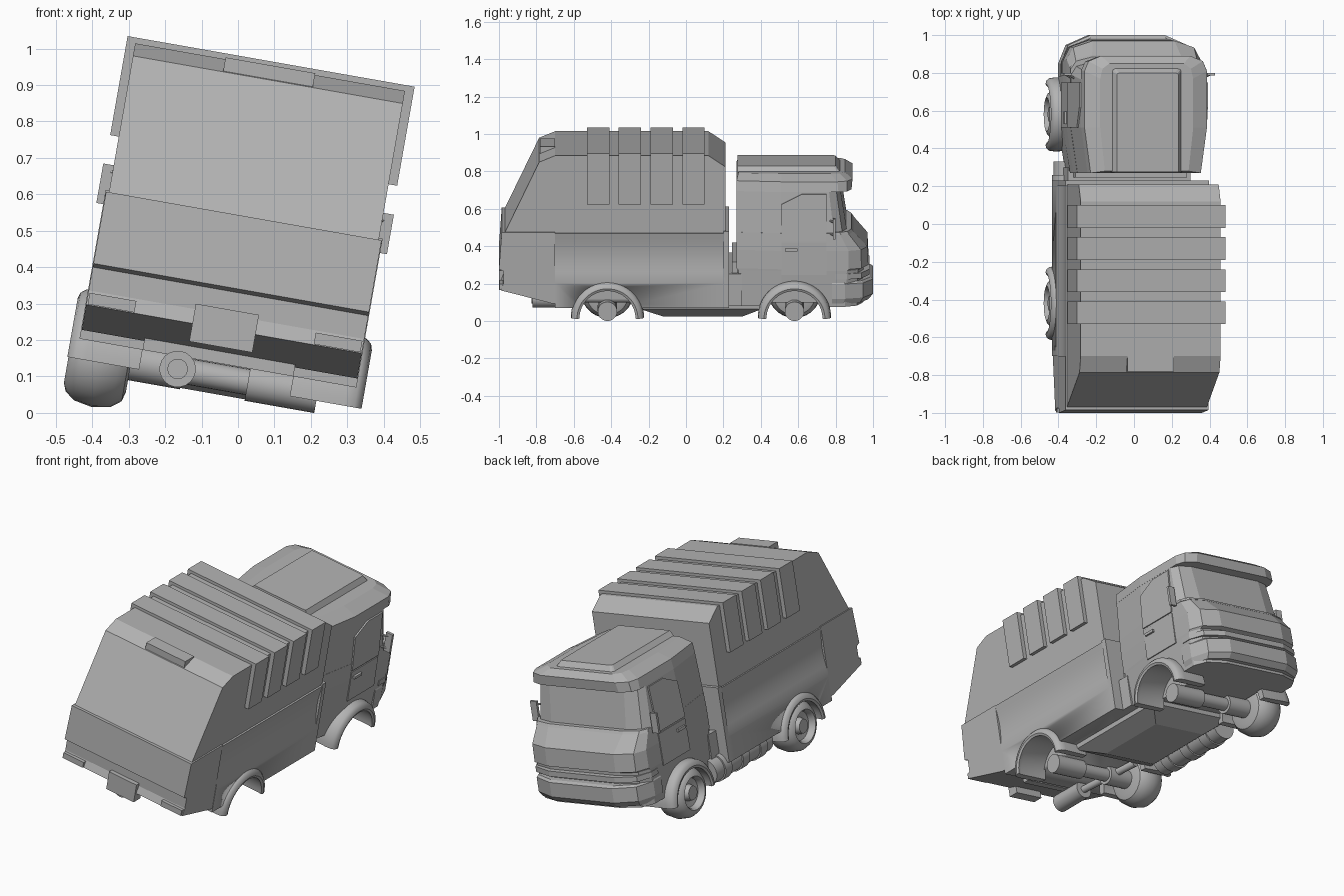
import bpy, bmesh, math
from mathutils import Matrix, Vector

cube = bpy.data.objects.get("Cube")
if cube:
    bpy.data.objects.remove(cube, do_unlink=True)

grey = bpy.data.materials.new("plain_grey")
grey.use_nodes = True
COLOUR = (0.45, 0.45, 0.45, 1)
grey.diffuse_color = COLOUR
grey.node_tree.nodes["Principled BSDF"].inputs["Base Color"].default_value = COLOUR

# The whole truck leans sideways
LEAN = Matrix.Rotation(math.radians(10), 4, 'Y') @ Matrix.Translation((-0.078, 0, 0))
AXLES = (("rear", -0.42), ("front", 0.58))
SIDES = (("left", 1), ("right", -1))
HUB_Z = 0.088
parts = []


def finish(name, bm, smooth=False):
    bmesh.ops.remove_doubles(bm, verts=bm.verts, dist=1e-5)
    bmesh.ops.recalc_face_normals(bm, faces=bm.faces)
    mesh = bpy.data.meshes.new(name)
    bm.to_mesh(mesh)
    bm.free()
    mesh.materials.append(grey)
    ob = bpy.data.objects.new(name, mesh)
    bpy.context.collection.objects.link(ob)
    parts.append(ob)
    if smooth:
        bpy.ops.object.select_all(action='DESELECT')
        ob.select_set(True)
        bpy.context.view_layer.objects.active = ob
        bpy.ops.object.shade_smooth_by_angle(angle=math.radians(35))
    return ob


def loft(name, rings, closed=False, smooth=False):
    """Skin a row of matching rings, capped unless closed."""
    bm = bmesh.new()
    rows = [[bm.verts.new(p) for p in ring] for ring in rings]
    pairs = list(zip(rows, rows[1:])) + ([(rows[-1], rows[0])] if closed else [])
    for a, b in pairs:
        for i in range(len(a)):
            j = (i + 1) % len(a)
            bm.faces.new((a[i], a[j], b[j], b[i]))
    if not closed:
        bm.faces.new(rows[0])
        bm.faces.new(rows[-1])
    return finish(name, bm, smooth)


def prism(name, profile, half):
    """Extrude a y-z profile across the width."""
    return loft(name, [[(x, y, z) for y, z in profile] for x in (-half, half)])


def box(name, x, y, z):
    return loft(name, [[(a, y[0], z[0]), (a, y[1], z[0]), (a, y[1], z[1]), (a, y[0], z[1])] for a in x])


def spin(name, profile, y, z, start=0, end=360, steps=28):
    """Turn an (x, radius) profile about a crosswise axis."""
    full = end - start == 360
    rings = []
    for i in range(steps if full else steps + 1):
        a = math.radians(start + (end - start) * i / steps)
        rings.append([(x, y + r * math.cos(a), z + r * math.sin(a)) for x, r in profile])
    return loft(name, rings, full, True)


def rod(name, start, end, radius, sides=20):
    a, b = Vector(start), Vector(end)
    turn = (b - a).to_track_quat('Z', 'Y')
    circle = [turn @ Vector((radius * math.cos(t), radius * math.sin(t), 0))
              for t in (math.tau * i / sides for i in range(sides))]
    return loft(name, [[p + c for c in circle] for p in (a, b)], smooth=True)


def nose(z, back, half, corner_y, front_half, front_y, waist=1.0):
    """Cab outline at one height: narrowed back, bowed front corners."""
    bow = (front_half + 0.75 * (half - front_half), corner_y + 0.65 * (front_y - corner_y))
    right = [(half * waist, back), (half, max(back + 0.01, 0.51)), (half, corner_y), bow, (front_half, front_y)]
    return [(x, y, z) for x, y in right] + [(-x, y, z) for x, y in reversed(right)]


# Hopper with sloped tailgate
prism("hopper", [(-0.97, 0.53), (-0.785, 0.915), (-0.70, 0.95), (0.12, 0.95),
                 (0.21, 0.89), (0.21, 0.5), (-0.96, 0.5)], 0.376)
for i in range(4):
    y = -0.53 + 0.17 * i
    box(f"hopper_rib_{i + 1}", (-0.4, 0.4), (y, y + 0.12), (0.69, 0.966))
box("tailgate_hinge_box", (-0.125, 0.125), (-0.78, -0.70), (0.90, 0.955))

# Lower body with softly hollow sides
half_section = [(0.386, 0.125), (0.386, 0.26)] + [
    (0.386 - 0.014 * math.sin(math.pi * t / 8), 0.29 + 0.24 * t / 8) for t in range(9)]
section = half_section + [(-x, z) for x, z in reversed(half_section)]
body = loft("lower_body", [[(x, y, z) for x, z in section] for y in (-0.70, 0.205)], smooth=True)
prism("tail_body", [(-0.985, 0.535), (-1.0, 0.335), (-0.975, 0.325), (-0.975, 0.26),
                    (-0.99, 0.22), (-0.72, 0.15), (-0.70, 0.15), (-0.70, 0.535)], 0.384)
box("front_flange", (-0.386, 0.386), (0.2, 0.23), (0.125, 0.54))

# Tail details
box("rear_plate", (-0.088, 0.088), (-1.0, -0.94), (0.17, 0.275))
for name, side in SIDES:
    box(f"tail_lamp_{name}", sorted((side * 0.25, side * 0.38)), (-0.997, -0.95), (0.222, 0.254))
box("rear_crossbar", (-0.21, 0.21), (-0.75, -0.71), (0.125, 0.16))

# Cab shell from stacked outlines
WAIST = 0.9
cab = loft("cab", [
    nose(0.125, 0.28, 0.35, 0.85, 0.20, 0.95, WAIST),
    nose(0.32, 0.28, 0.36, 0.86, 0.22, 0.95, WAIST),
    nose(0.33, 0.27, 0.36, 0.87, 0.22, 0.975, WAIST),
    nose(0.43, 0.27, 0.36, 0.87, 0.22, 0.97, WAIST),
    nose(0.525, 0.27, 0.355, 0.82, 0.24, 0.885, WAIST),
    nose(0.525, 0.27, 0.354, 0.79, 0.24, 0.86, WAIST),
    nose(0.745, 0.27, 0.336, 0.765, 0.24, 0.825, WAIST),
    nose(0.745, 0.27, 0.337, 0.815, 0.25, 0.885, WAIST),
    nose(0.80, 0.27, 0.329, 0.81, 0.24, 0.89, WAIST),
    nose(0.83, 0.28, 0.25, 0.77, 0.20, 0.85, WAIST)])
loft("roof_fairing", [nose(0.81, 0.275, 0.20, 0.82, 0.18, 0.84),
                      nose(0.857, 0.275, 0.165, 0.79, 0.15, 0.80)])
loft("front_bumper", [nose(0.14, 0.78, 0.35, 0.84, 0.20, 0.975),
                      nose(0.17, 0.78, 0.36, 0.85, 0.20, 1.0),
                      nose(0.25, 0.78, 0.36, 0.85, 0.20, 1.0),
                      nose(0.26, 0.78, 0.355, 0.84, 0.20, 0.985)])
loft("bumper_lip", [nose(z, 0.80, 0.363, 0.86, 0.21, 0.98) for z in (0.275, 0.305)])
loft("windscreen_sill", [nose(0.515, 0.80, 0.358, 0.83, 0.24, 0.895),
                         nose(0.53, 0.80, 0.356, 0.82, 0.24, 0.885)])


# Doors follow the cab's leaning side
def side_plate(name, profile, side, lift):
    def wall(z):
        return 0.36 - 0.05 * max(0, z - 0.43) / 0.65
    rings = [[(side * (wall(z) + off), y, z) for y, z in profile] for off in (-0.03, lift)]
    return loft(name, rings)


for name, side in SIDES:
    side_plate(f"door_{name}", [(0.51, 0.30), (0.75, 0.30), (0.75, 0.475), (0.51, 0.475)], side, 0.006)
    side_plate(f"door_window_{name}", [(0.51, 0.485), (0.75, 0.485), (0.75, 0.735),
                                       (0.62, 0.735), (0.51, 0.68)], side, 0.009)
    side_plate(f"door_handle_{name}", [(0.53, 0.43), (0.595, 0.43), (0.595, 0.445), (0.53, 0.445)], side, 0.016)
    box(f"mirror_{name}", sorted((side * 0.365, side * 0.405)), (0.785, 0.80), (0.50, 0.61))
    for z in (0.52, 0.59):
        rod(f"mirror_arm_{name}", (side * 0.32, 0.76, z), (side * 0.38, 0.79, z), 0.006, 8)

# Frame under and between the bodies
loft("chassis_hull", [[(x * s, y, z) for x, y in ((-1, a), (1, a), (1, b), (-1, b))]
                      for z, s, a, b in ((0.04, 0.17, -0.12, 0.30), (0.10, 0.27, -0.25, 0.41),
                                         (0.14, 0.27, -0.25, 0.41))])
box("cab_link", (-0.33, 0.33), (0.2, 0.30), (0.125, 0.30))
box("cab_link_step", (-0.30, 0.30), (0.245, 0.275), (0.29, 0.36))

# Wheel arches cut into the flanks of both bodies
for name, y in AXLES:
    target = body if name == "rear" else cab
    for hand, side in SIDES:
        cutter = rod(f"{name}_arch_cutter_{hand}", (side * 0.22, y, 0.07), (side * 0.6, y, 0.07), 0.168, 40)
        cutter.hide_render = True
        cutter.hide_set(True)
        cutter.display_type = 'WIRE'
        cut = target.modifiers.new(f"arch_{hand}", 'BOOLEAN')
        cut.object = cutter
        cut.solver = 'EXACT'

# Fenders on both sides, axles, and wheels on the right side
fender = [(0.21, 0.155), (0.21, 0.19), (0.36, 0.196), (0.39, 0.192), (0.405, 0.18), (0.41, 0.163),
          (0.405, 0.15), (0.38, 0.155)]
tyre = [(0.235, 0), (0.235, 0.085), (0.242, 0.112), (0.268, 0.132), (0.32, 0.142), (0.372, 0.132),
        (0.398, 0.112), (0.407, 0.09), (0.395, 0.082), (0.37, 0.078), (0.365, 0.045), (0.395, 0.038), (0.395, 0)]
for name, y in AXLES:
    for hand, side in SIDES:
        spin(f"{name}_fender_{hand}", [(side * x, r) for x, r in fender], y, 0.07, 0, 180)
        rod(f"{name}_hub_{hand}", (side * 0.09, y, HUB_Z), (side * 0.284, y, HUB_Z), 0.052)
    rod(f"{name}_axle", (-0.1, y, HUB_Z), (0.1, y, HUB_Z), 0.036)
    spin(f"{name}_wheel", [(-x, r) for x, r in tyre], y, HUB_Z)

# Fuel tank with straps, exhaust silencer
rod("fuel_tank", (-0.30, -0.18, 0.10), (-0.30, 0.33, 0.10), 0.072)
for y in (-0.12, 0.04, 0.20):
    rod("tank_strap", (-0.30, y, 0.10), (-0.30, y + 0.06, 0.10), 0.08)
rod("exhaust_silencer", (-0.106, -0.82, 0.09), (-0.106, -0.62, 0.09), 0.05)
rod("exhaust_tip", (-0.106, -0.825, 0.09), (-0.106, -0.8, 0.09), 0.028)
rod("exhaust_pipe", (-0.106, -0.63, 0.09), (-0.16, -0.25, 0.10), 0.02)

for ob in parts:
    ob.matrix_world = LEAN
